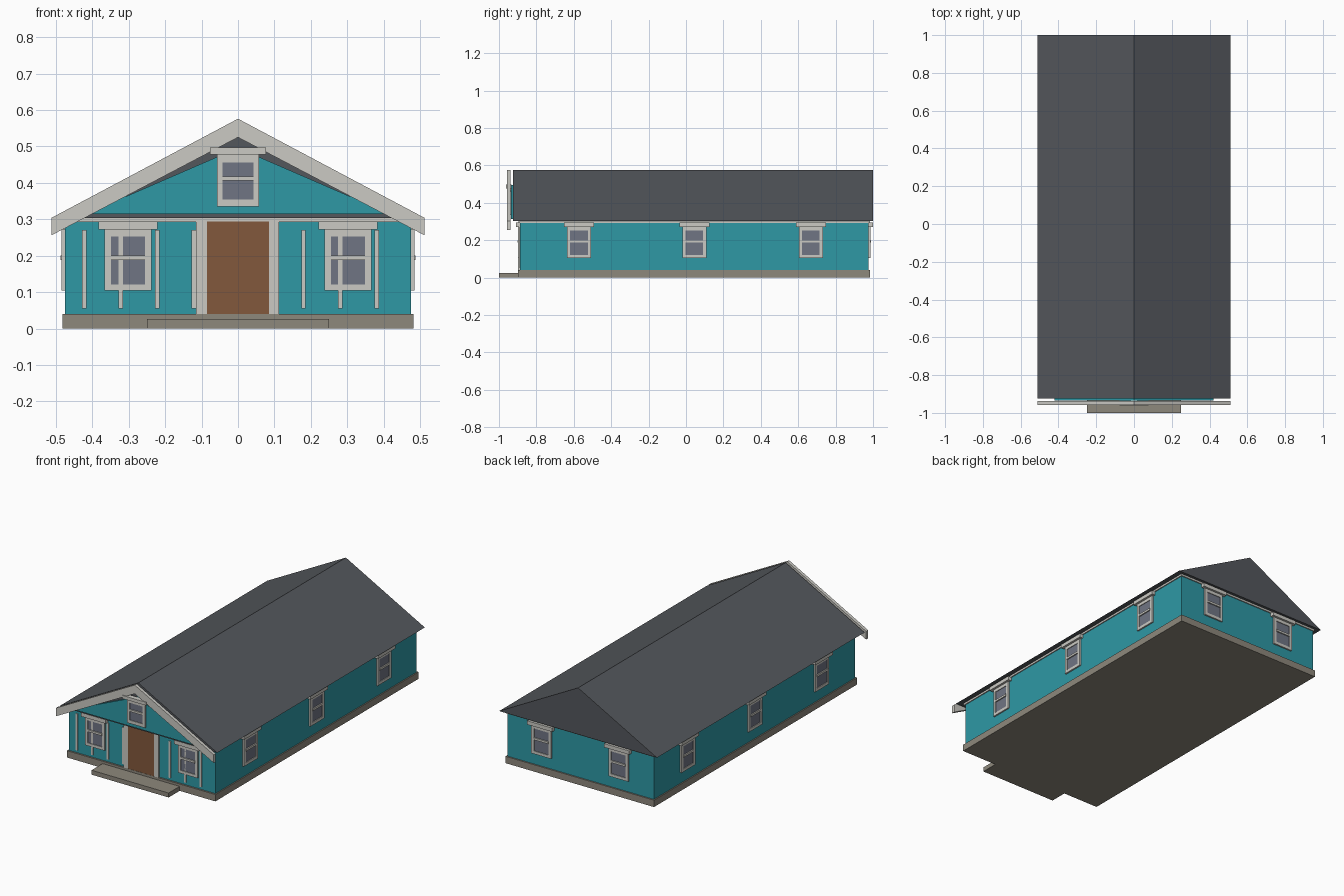
import bpy, math
from mathutils import Matrix, Vector

if "Cube" in bpy.data.objects:
    bpy.data.objects.remove(bpy.data.objects["Cube"])


def mat(name, r, g, b):
    m = bpy.data.materials.new(name)
    lin = [((c / 255 + 0.055) / 1.055) ** 2.4 for c in (r, g, b)]
    m.diffuse_color = (*lin, 1)
    m.use_nodes = True
    m.node_tree.nodes["Principled BSDF"].inputs["Base Color"].default_value = m.diffuse_color
    return m


TEAL = mat("teal siding", 46, 152, 165)
ROOF = mat("dark roof", 84, 87, 92)
TRIM = mat("pale trim", 203, 202, 196)
DOOR = mat("brown door", 130, 88, 60)
STONE = mat("foundation stone", 141, 136, 124)
GLASS = mat("window glass", 112, 117, 132)


def add(name, verts, faces, material, M=Matrix()):
    me = bpy.data.meshes.new(name)
    me.from_pydata([M @ Vector(v) for v in verts], [], faces)
    me.materials.append(material)
    ob = bpy.data.objects.new(name, me)
    bpy.context.collection.objects.link(ob)
    return ob


def prism(name, profile, y0, y1, material, M=Matrix()):
    """Extrude an (x, z) outline, counter-clockwise seen from the front, from y0 back to y1."""
    n = len(profile)
    verts = [(x, y, z) for y in (y0, y1) for x, z in profile]
    faces = [tuple(range(n)), tuple(reversed(range(n, 2 * n)))]
    faces += [(i, i + n, (i + 1) % n + n, (i + 1) % n) for i in range(n)]
    return add(name, verts, faces, material, M)


def box(name, x0, x1, y0, y1, z0, z1, material, M=Matrix()):
    return prism(name, [(x0, z0), (x1, z0), (x1, z1), (x0, z1)], y0, y1, material, M)


def window(name, loc, angle, w=0.064, gw=0.047, z=(0.104, 0.121, 0.253, 0.272, 0.294), cap=0.081, depth=0.022):
    """Sash window built facing -y, then turned and moved onto its wall."""
    M = Matrix.Translation(loc) @ Matrix.Rotation(angle, 4, 'Z')
    z0, g0, g1, z1, c1 = z
    mid = (g0 + g1) / 2 + 0.007
    for s, side in ((-1, "left"), (1, "right")):
        a, b = sorted((s * gw, s * w))
        box(f"{name}_{side}_jamb", a, b, -0.009, 0.001, z0, z1, TRIM, M)
    box(name + "_sill", -gw, gw, -0.009, 0.001, z0, g0, TRIM, M)
    box(name + "_head", -gw, gw, -0.009, 0.001, g1, z1, TRIM, M)
    box(name + "_glass", -gw, gw, -0.005, 0.001, g0, g1, GLASS, M)
    box(name + "_sash_bar", -gw, gw, -0.012, 0.001, mid - 0.006, mid + 0.006, TRIM, M)
    box(name + "_cap", -cap, cap, -depth, 0.001, z1, c1, TRIM, M)


# Base, step and walls
FRONT, BACK, SIDE = -0.888, 0.977, 0.475
box("foundation", -0.482, 0.482, -0.898, 0.985, 0, 0.04, STONE)
box("front_step", -0.25, 0.25, -1.0, -0.898, 0, 0.026, STONE)
box("walls", -SIDE, SIDE, FRONT, BACK, 0.04, 0.303, TEAL)
box("frieze", -0.481, 0.481, -0.896, 0.983, 0.292, 0.303, TRIM)

# Roof, gable panel and barge boards
prism("roof", [(-0.512, 0.303), (0.512, 0.303), (0, 0.576)], -0.924, 1.0, ROOF)
prism("gable_panel", [(-0.42, 0.314), (0.42, 0.314), (0, 0.496)], -0.935, -0.923, TEAL)
prism("barge_boards", [(-0.512, 0.256), (0, 0.525), (0.512, 0.256),
                       (0.512, 0.304), (0, 0.576), (-0.512, 0.304)], -0.957, -0.938, TRIM)

# Door with its posts
box("door", -0.085, 0.085, FRONT - 0.009, FRONT, 0.04, 0.294, DOOR)
for a, b in ((-0.115, -0.085), (0.085, 0.113)):
    box("door_post", a, b, FRONT - 0.01, FRONT, 0.04, 0.294, TRIM)

# Front battens
for x in (-0.422, -0.322, -0.222, -0.121, 0.18, 0.281, 0.381):
    box("batten", x - 0.006, x + 0.006, FRONT - 0.005, FRONT, 0.055, 0.27, TRIM)

# Windows on every side
for x in (-0.302, 0.302):
    window("front_window", (x, FRONT, 0), 0)
for x in (-0.25, 0.25):
    window("back_window", (x, BACK, 0), math.pi)
for y in (-0.572, 0.045, 0.668):
    window("right_window", (SIDE, y, 0), math.pi / 2)
    window("left_window", (-SIDE, y, 0), -math.pi / 2)
window("gable_window", (0, -0.935, 0), 0, 0.058, 0.042,
       (0.335, 0.354, 0.456, 0.478, 0.497), 0.077, 0.027)
